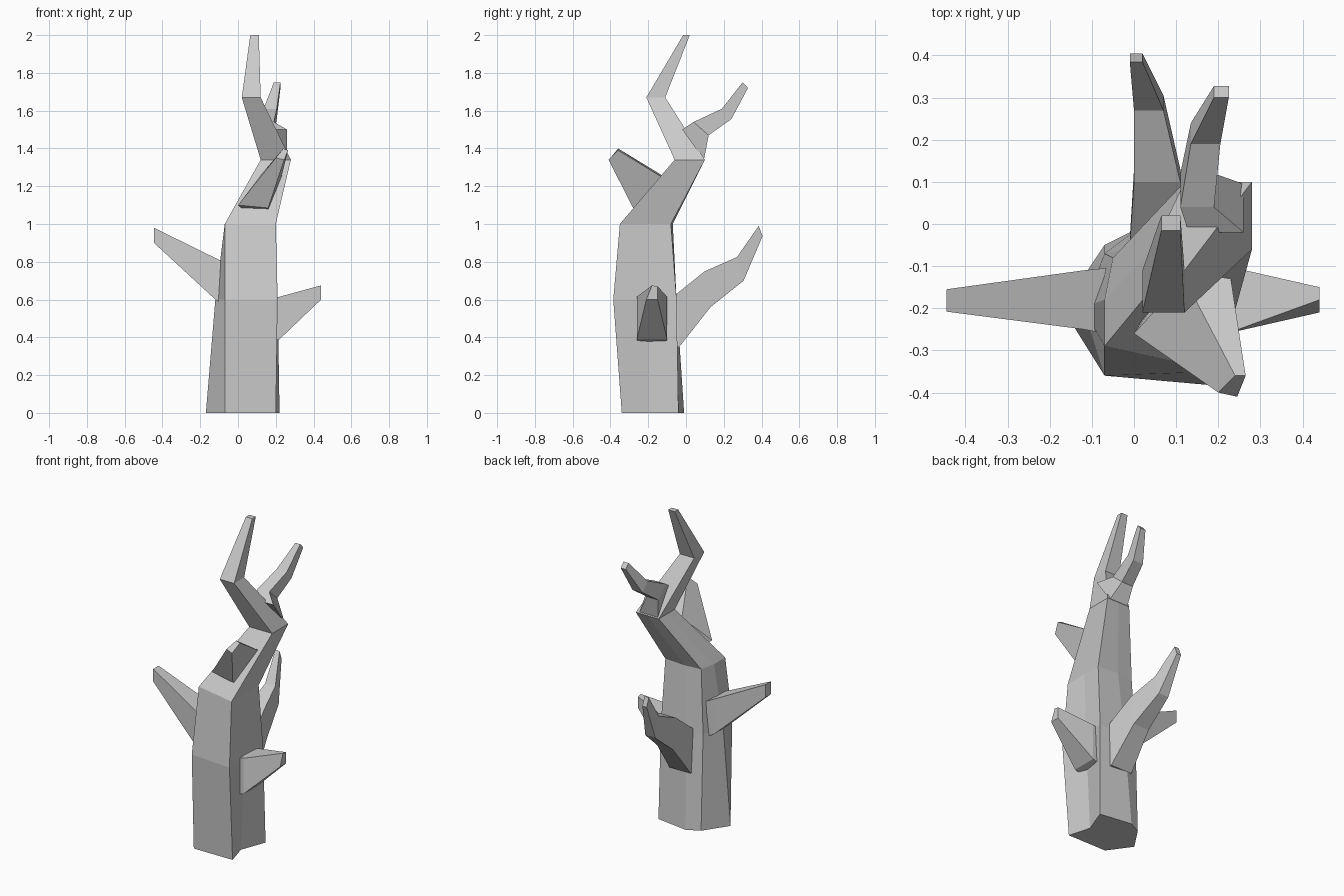
import bpy, bmesh

if "Cube" in bpy.data.objects:
    bpy.data.objects.remove(bpy.data.objects["Cube"])


def loft(name, rings):
    """Skin matching rings of points and cap both ends, flat shaded."""
    bm = bmesh.new()
    loops = [[bm.verts.new(p) for p in ring] for ring in rings]
    n = len(loops[0])
    for a, b in zip(loops, loops[1:]):
        for i in range(n):
            j = (i + 1) % n
            bm.faces.new((a[i], a[j], b[j], b[i]))
    bm.faces.new(loops[0][::-1])
    bm.faces.new(loops[-1])
    bmesh.ops.recalc_face_normals(bm, faces=bm.faces)
    mesh = bpy.data.meshes.new(name)
    bm.to_mesh(mesh)
    bm.free()
    obj = bpy.data.objects.new(name, mesh)
    bpy.context.collection.objects.link(obj)
    return obj


def level(z, outline):
    return [(x, y, z) for x, y in outline]


def square7(x0, x1, y0, y1, z):
    """Rectangular section with seven points, to match the trunk outline."""
    xm, ym = (x0 + x1) / 2, (y0 + y1) / 2
    return level(z, [(x0, y0), (x1, y0), (x1, ym), (x1, y1), (xm, y1), (x0, y1), (x0, ym)])


def side_ring(x, y0, y1, z0, z1):
    """Section facing along x."""
    return [(x, y0, z0), (x, y1, z0), (x, y1, z1), (x, y0, z1)]


def back_ring(x0, x1, low, high):
    """Tilted section facing backwards; low and high are (y, z)."""
    return [(x0, *low), (x1, *low), (x1, *high), (x0, *high)]


# Trunk: irregular seven-sided foot narrowing to a crooked square top
loft("trunk", [
    level(0.0, [(-.07, -.34), (.2, -.34), (.16, -.2), (.22, -.04), (.01, -.01), (-.07, -.05), (-.17, -.2)]),
    level(0.6, [(-.07, -.36), (.21, -.385), (.19, -.2), (.21, -.05), (.03, -.05), (-.07, -.07), (-.12, -.2)]),
    level(1.0, [(-.07, -.29), (.2, -.35), (.2, -.2), (.2, -.08), (.06, -.07), (-.05, -.08), (-.07, -.18)]),
    square7(.12, .28, -.06, .1, 1.34),
    square7(.02, .12, -.21, -.11, 1.67),
    square7(.065, .11, -.015, .02, 2.0),
])

# Short stub on the right
loft("right_branch", [
    side_ring(.15, -.26, -.1, .37, .6),
    side_ring(.22, -.26, -.1, .39, .615),
    [(.44, -.21, .6), (.44, -.15, .6), (.44, -.15, .67), (.44, -.18, .675)],
])

# Stub on the left
loft("left_branch", [
    side_ring(-.02, -.27, -.1, .54, .77),
    side_ring(-.12, -.25, -.11, .6, .82),
    side_ring(-.445, -.208, -.155, .9, .98),
])

# Stub on the front
loft("front_branch", [
    [(.06, -.16, 1.05), (.17, -.18, 1.04), (.23, -.08, 1.2), (.14, -.06, 1.2)],
    [(0, -.26, 1.1), (.16, -.28, 1.085), (.23, -.13, 1.25), (.12, -.13, 1.26)],
    [(.2, -.4, 1.35), (.245, -.41, 1.34), (.265, -.36, 1.39), (.24, -.36, 1.4)],
])

# Long bent branch at the back, low
loft("lower_back_branch", [
    back_ring(.0, .14, (-.08, .35), (-.1, .58)),
    back_ring(-.01, .14, (-.035, .35), (-.05, .63)),
    back_ring(.0, .11, (.13, .56), (.1, .75)),
    back_ring(.0, .07, (.305, .7), (.27, .825)),
    back_ring(-.01, .02, (.405, .935), (.385, .99)),
])

# Bent twig at the back, high
loft("upper_back_branch", [
    back_ring(.13, .26, (.095, 1.34), (-.02, 1.5)),
    back_ring(.11, .19, (.12, 1.47), (.04, 1.54)),
    back_ring(.135, .205, (.24, 1.555), (.19, 1.61)),
    back_ring(.19, .225, (.328, 1.72), (.3, 1.75)),
])
